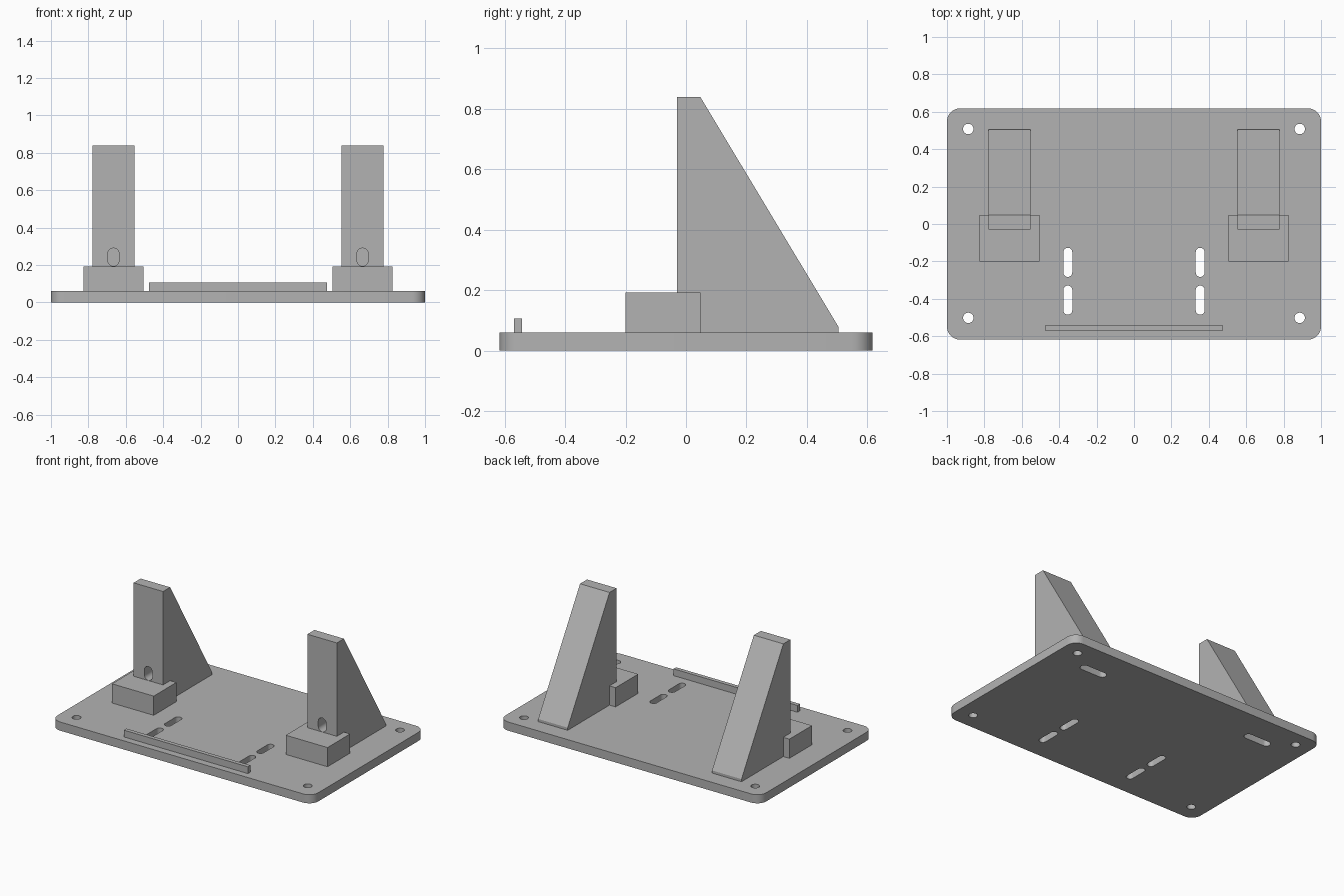
import bpy
import bmesh
from math import sin, cos, pi
from mathutils import Matrix, Vector

default_cube = bpy.data.objects.get("Cube")
if default_cube:
    bpy.data.objects.remove(default_cube, do_unlink=True)

grey = bpy.data.materials.new("plain_grey")
grey.use_nodes = True
colour = (0.45, 0.45, 0.45, 1)
grey.diffuse_color = colour
grey.node_tree.nodes["Principled BSDF"].inputs["Base Color"].default_value = colour

# Matrices that stand a flat profile up: local (x, y, z) to world axes
FLAT = Matrix.Identity(3)
ALONG_X = Matrix(((0, 0, 1), (1, 0, 0), (0, 1, 0)))
ALONG_Y = Matrix(((1, 0, 0), (0, 0, 1), (0, 1, 0)))


def prism(name, profile, low, high, axes=FLAT):
    """Extrude a closed 2D profile from low to high along the chosen axis."""
    bm = bmesh.new()
    base = bm.faces.new([bm.verts.new(axes @ Vector((u, v, low))) for u, v in profile])
    top = bmesh.ops.extrude_face_region(bm, geom=[base])["geom"]
    moved = [g for g in top if isinstance(g, bmesh.types.BMVert)]
    bmesh.ops.translate(bm, verts=moved, vec=axes @ Vector((0, 0, high - low)))
    bmesh.ops.recalc_face_normals(bm, faces=bm.faces)
    mesh = bpy.data.meshes.new(name)
    bm.to_mesh(mesh)
    bm.free()
    mesh.materials.append(grey)
    obj = bpy.data.objects.new(name, mesh)
    bpy.context.collection.objects.link(obj)
    return obj


def rounded(cx, cy, w, h, r, steps=8):
    """Rectangle with round corners; also makes circles and slots."""
    pts = []
    for q, (sx, sy) in enumerate(((1, 1), (-1, 1), (-1, -1), (1, -1))):
        for i in range(steps + 1):
            a = (q + i / steps) * pi / 2
            p = (cx + sx * (w / 2 - r) + r * cos(a), cy + sy * (h / 2 - r) + r * sin(a))
            if not pts or (Vector(p) - Vector(pts[-1])).length > 1e-5:
                pts.append(p)
    if (Vector(pts[0]) - Vector(pts[-1])).length < 1e-5:
        pts.pop()
    return pts


def box(name, x0, x1, y0, y1, z0, z1):
    return prism(name, [(x0, y0), (x1, y0), (x1, y1), (x0, y1)], z0, z1)


def cut(obj, cutters):
    for cutter in cutters:
        mod = obj.modifiers.new("cut", "BOOLEAN")
        mod.operation = "DIFFERENCE"
        mod.solver = "EXACT"
        mod.object = cutter
        bpy.context.view_layer.objects.active = obj
        bpy.ops.object.modifier_apply(modifier=mod.name)


def smooth(obj):
    bpy.ops.object.select_all(action="DESELECT")
    obj.select_set(True)
    bpy.context.view_layer.objects.active = obj
    bpy.ops.object.shade_smooth_by_angle(angle=pi / 6)


THICK = 0.06
plate = prism("base_plate", rounded(0, 0, 2, 1.236, 0.07), 0, THICK)
plate_cutters = []
all_cutters = []

for side, s in (("left", 1), ("right", -1)):
    # Corner screw holes and adjustment slots
    for y in (0.508, -0.502):
        plate_cutters.append(prism("hole_cutter", rounded(s * 0.886, y, 0.056, 0.056, 0.028), -0.1, 0.2))
    for y in (-0.205, -0.407):
        plate_cutters.append(prism("slot_cutter", rounded(s * 0.354, y, 0.048, 0.156, 0.024), -0.1, 0.2))

    # Sloped upright with a front opening and a slot from below
    x = s * 0.666
    wedge = [(-0.03, THICK), (0.505, THICK), (0.505, 0.078), (0.047, 0.84), (-0.03, 0.84)]
    upright = prism(side + "_upright", wedge, x - 0.113, x + 0.113, ALONG_X)
    opening = prism("opening_cutter", rounded(x, 0.242, 0.06, 0.096, 0.03), -0.2, 0.2, ALONG_Y)
    under_slot = prism("under_slot_cutter", rounded(x, 0.4, 0.2, 0.056, 0.028), -0.1, 0.13)
    cut(upright, [opening, under_slot])
    smooth(upright)
    plate_cutters.append(under_slot)
    all_cutters.append(opening)

    # Support block in front of the upright
    box(side + "_block", x - 0.16, x + 0.16, -0.2, 0.048, THICK, 0.193)

cut(plate, plate_cutters)
smooth(plate)

# Low stop rail along the front
box("front_rail", -0.475, 0.475, -0.57, -0.542, THICK, 0.107)

for cutter in plate_cutters + all_cutters:
    bpy.data.objects.remove(cutter, do_unlink=True)
